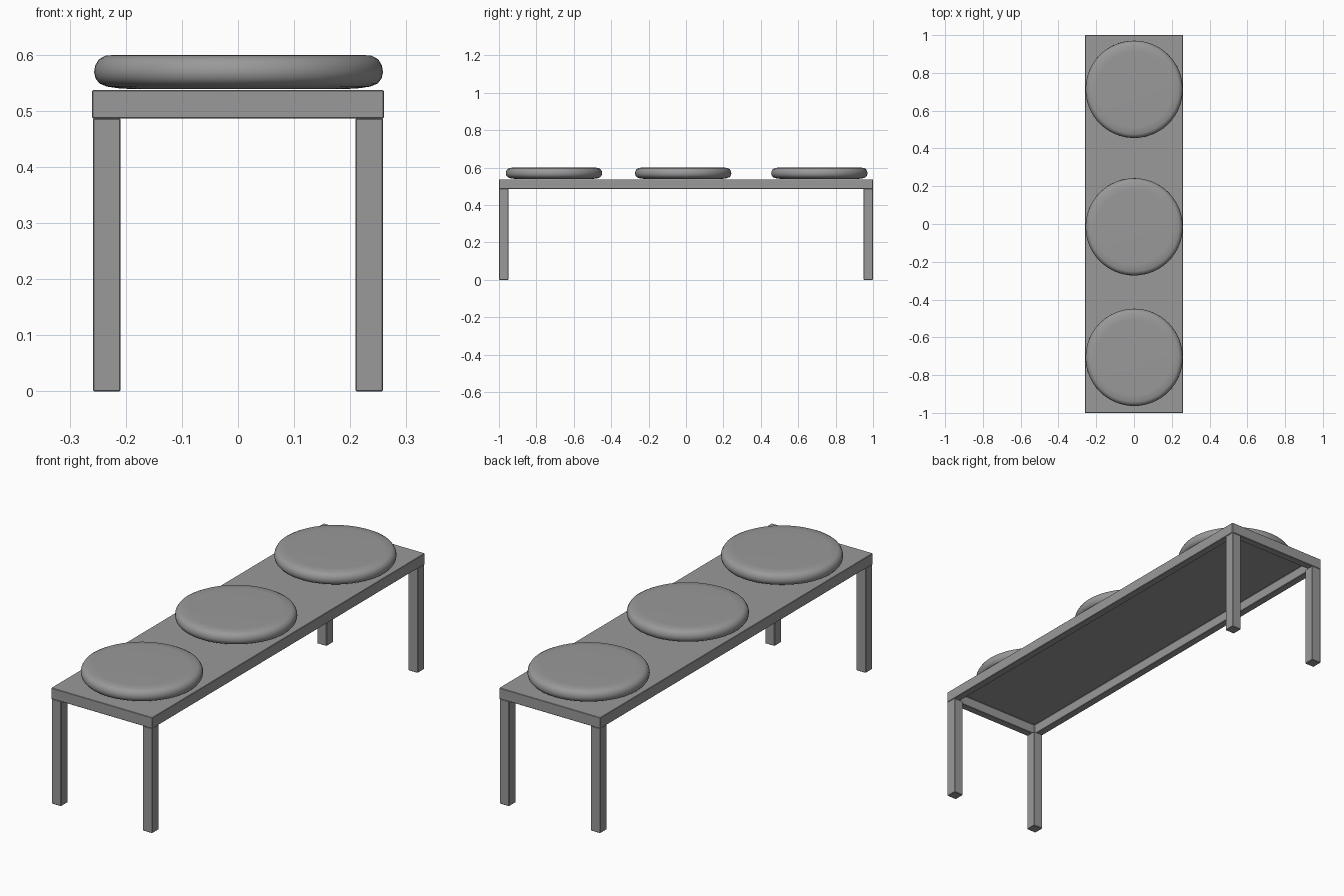
import bpy, bmesh, math

if "Cube" in bpy.data.objects:
    bpy.data.objects.remove(bpy.data.objects["Cube"])

GREY = bpy.data.materials.new("dark_grey")
GREY.diffuse_color = (0.32, 0.32, 0.32, 1)
GREY.use_nodes = True
GREY.node_tree.nodes["Principled BSDF"].inputs["Base Color"].default_value = GREY.diffuse_color


def link(name, bm):
    mesh = bpy.data.meshes.new(name)
    bmesh.ops.recalc_face_normals(bm, faces=bm.faces)
    bm.to_mesh(mesh)
    bm.free()
    mesh.materials.append(GREY)
    ob = bpy.data.objects.new(name, mesh)
    bpy.context.collection.objects.link(ob)
    return ob


def soften(ob):
    bev = ob.modifiers.new("edge_bevel", "BEVEL")
    bev.width = 0.002
    bev.segments = 1


def box(name, x0, x1, y0, y1, z0, z1):
    bm = bmesh.new()
    bmesh.ops.create_cube(bm, size=1)
    for v in bm.verts:
        v.co.x = x0 if v.co.x < 0 else x1
        v.co.y = y0 if v.co.y < 0 else y1
        v.co.z = z0 if v.co.z < 0 else z1
    ob = link(name, bm)
    soften(ob)
    return ob


# Bench top: slab with the underside recessed inside a rim
bm = bmesh.new()
bmesh.ops.create_cube(bm, size=1)
for v in bm.verts:
    v.co = (v.co.x * 0.52, v.co.y * 2.0, 0.512 + v.co.z * 0.051)
bm.normal_update()
under = [f for f in bm.faces if f.normal.z < -0.9]
bmesh.ops.inset_region(bm, faces=under, thickness=0.05)
hole = bmesh.ops.extrude_face_region(bm, geom=under)["geom"]
bmesh.ops.delete(bm, geom=under, context="FACES_ONLY")
bmesh.ops.translate(bm, vec=(0, 0, 0.046),
                    verts=[g for g in hole if isinstance(g, bmesh.types.BMVert)])
soften(link("bench_top", bm))

# Four square legs at the corners
for y_name, sy in (("front", -1), ("back", 1)):
    for x_name, sx in (("left", -1), ("right", 1)):
        xs = sorted((sx * 0.2095, sx * 0.2585))
        ys = sorted((sy * 0.949, sy * 0.999))
        box(f"{y_name}_{x_name}_leg", *xs, *ys, 0, 0.487)

# Round cushions: a lathed profile of (radius, height)
PROFILE = [(0.19, 0.539), (0.215, 0.5405), (0.235, 0.5435), (0.248, 0.549),
           (0.255, 0.558), (0.2575, 0.569), (0.2555, 0.581), (0.249, 0.592),
           (0.236, 0.599), (0.20, 0.600)]


def cushion(name, y, sides=64):
    bm = bmesh.new()
    rings = []
    for r, z in PROFILE:
        rings.append([bm.verts.new((r * math.cos(a), r * math.sin(a), z))
                      for a in (2 * math.pi * i / sides for i in range(sides))])
    for lo, hi in zip(rings, rings[1:]):
        for i in range(sides):
            j = (i + 1) % sides
            bm.faces.new((lo[i], lo[j], hi[j], hi[i]))
    bm.faces.new(rings[0][::-1])
    bm.faces.new(rings[-1])
    for f in bm.faces:
        f.smooth = True
    ob = link(name, bm)
    ob.location = (0.001, y, 0)


cushion("front_cushion", -0.706)
cushion("middle_cushion", -0.015)
cushion("back_cushion", 0.713)
